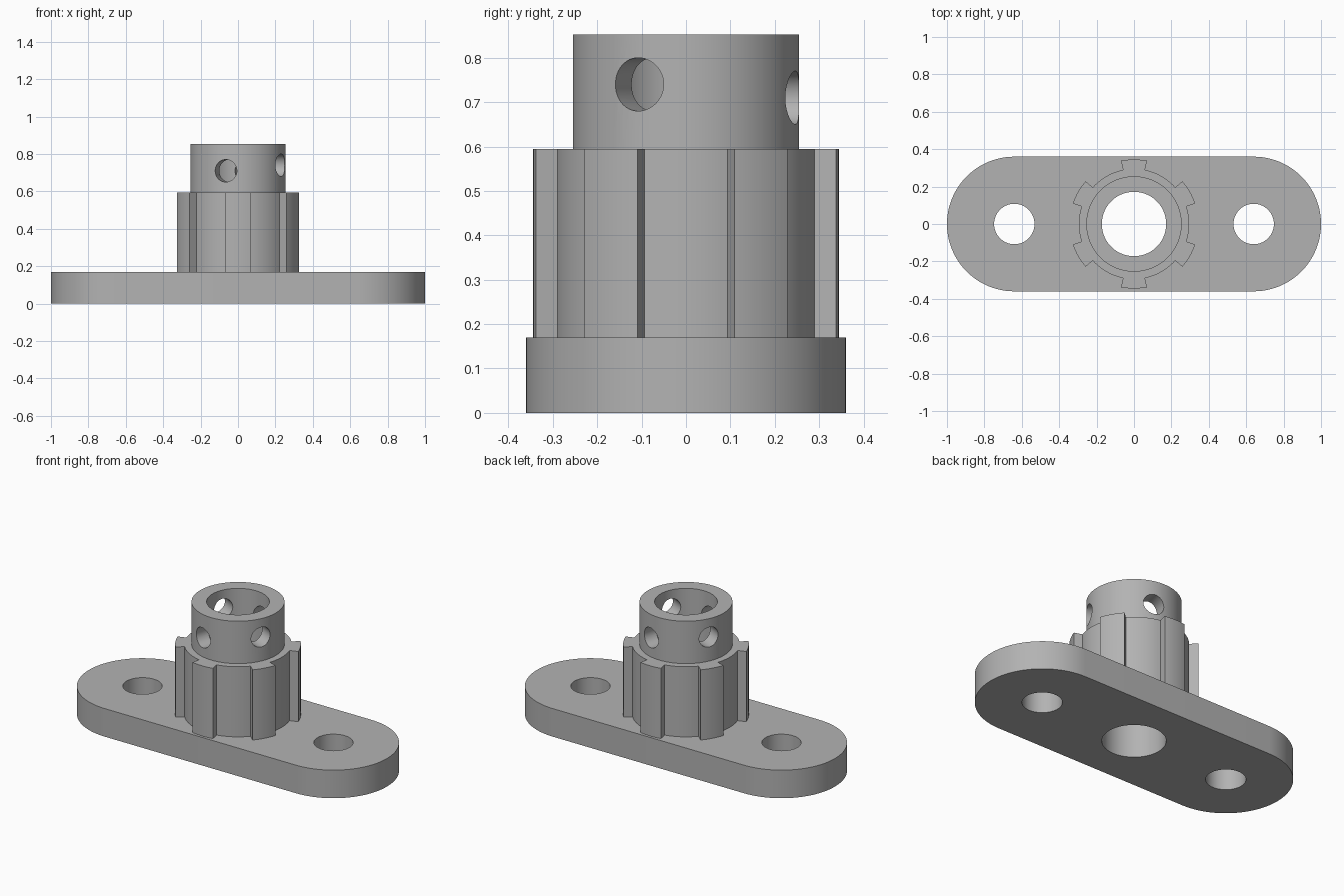
import bpy, bmesh
from math import sin, cos, pi, radians
from mathutils import Matrix

if "Cube" in bpy.data.objects:
    bpy.data.objects.remove(bpy.data.objects["Cube"], do_unlink=True)

PLATE_TOP, BODY_TOP, COLLAR_TOP = 0.17, 0.595, 0.852
END_R, END_X, BOLT_R, BORE_R = 0.36, 0.64, 0.108, 0.172
BODY_R, RIB_R, COLLAR_R, PIN_R = 0.295, 0.345, 0.255, 0.06
RIB_HALF = radians(11.5)

grey = bpy.data.materials.new("plain grey")
grey.use_nodes = True
grey.diffuse_color = (0.45, 0.45, 0.45, 1)
grey.node_tree.nodes["Principled BSDF"].inputs["Base Color"].default_value = (0.45, 0.45, 0.45, 1)


def arc(r, start, end, steps, cx=0.0):
    """Points along an arc, both ends included."""
    angles = [start + (end - start) * i / steps for i in range(steps + 1)]
    return [(cx + r * cos(a), r * sin(a)) for a in angles]


def prism(name, outline, low, high):
    """Extrude a closed flat outline between two heights."""
    bm = bmesh.new()
    face = bm.faces.new([bm.verts.new((x, y, low)) for x, y in outline])
    top = bmesh.ops.extrude_face_region(bm, geom=[face])["geom"]
    bmesh.ops.translate(bm, vec=(0, 0, high - low),
                        verts=[v for v in top if isinstance(v, bmesh.types.BMVert)])
    bmesh.ops.recalc_face_normals(bm, faces=bm.faces)
    mesh = bpy.data.meshes.new(name)
    bm.to_mesh(mesh)
    bm.free()
    mesh.materials.append(grey)
    obj = bpy.data.objects.new(name, mesh)
    bpy.context.collection.objects.link(obj)
    return obj


def circle(r, steps=96, cx=0.0):
    return arc(r, 0, 2 * pi, steps, cx)[:-1]


def activate(obj):
    bpy.ops.object.select_all(action="DESELECT")
    obj.select_set(True)
    bpy.context.view_layer.objects.active = obj


def cut(obj, cutter):
    """Subtract a cutter and discard it."""
    cutter.hide_render = True
    activate(obj)
    mod = obj.modifiers.new("hole", "BOOLEAN")
    mod.operation, mod.solver, mod.object = "DIFFERENCE", "EXACT", cutter
    bpy.ops.object.modifier_apply(modifier=mod.name)
    bpy.data.objects.remove(cutter, do_unlink=True)


# Rounded mounting plate with two bolt holes
slot = arc(END_R, -pi / 2, pi / 2, 48, END_X) + arc(END_R, pi / 2, 3 * pi / 2, 48, -END_X)
plate = prism("mounting_plate", slot, 0, PLATE_TOP)
for side in (-1, 1):
    cut(plate, prism("bolt_cutter", circle(BOLT_R, 64, side * END_X), -0.1, 0.3))

# Ribbed hub: six radial ribs joined by round valleys
ribbed = []
for k in range(6):
    mid = pi / 2 + k * pi / 3
    ribbed += arc(RIB_R, mid - RIB_HALF, mid + RIB_HALF, 8)
    ribbed += arc(BODY_R, mid + RIB_HALF, mid + pi / 3 - RIB_HALF, 12)
hub = prism("ribbed_hub", ribbed, PLATE_TOP, BODY_TOP)

# Upper collar
collar = prism("collar", circle(COLLAR_R), BODY_TOP, COLLAR_TOP)

# Central bore through all parts
for part in (plate, hub, collar):
    cut(part, prism("bore_cutter", circle(BORE_R), -0.1, 1))

# Two crossing pin holes through the collar, at slightly different heights
for angle, height in ((75, 0.71), (-25, 0.74)):
    pin = prism("pin_cutter", circle(PIN_R, 48), -0.5, 0.5)
    pin.data.transform(Matrix.Translation((0, 0, height))
                       @ Matrix.Rotation(radians(angle), 4, "Z")
                       @ Matrix.Rotation(pi / 2, 4, "Y"))
    cut(collar, pin)

for part in (plate, hub, collar):
    activate(part)
    bpy.ops.object.shade_smooth_by_angle(angle=radians(30))
